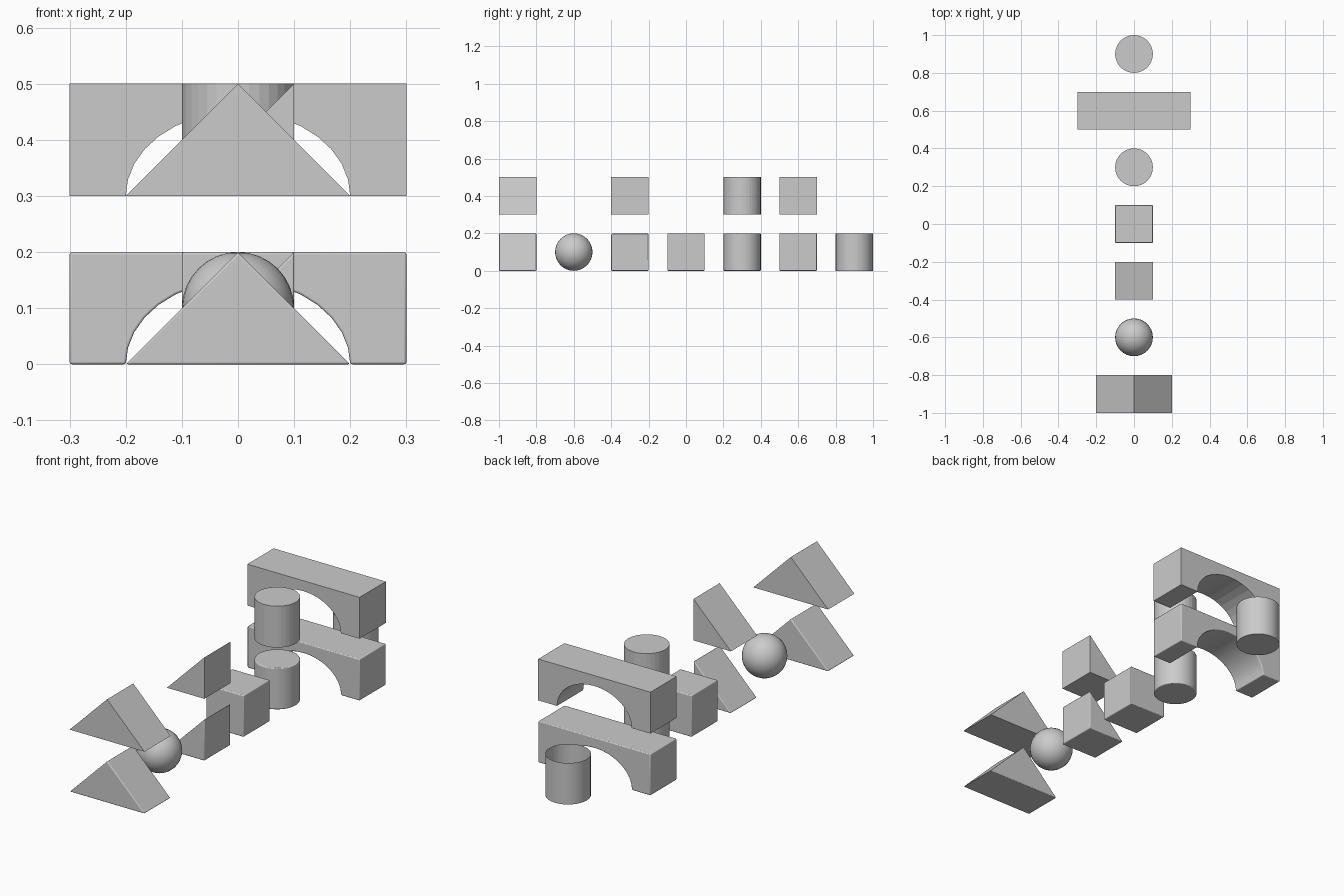
import bpy, bmesh
from math import cos, sin, pi, radians

if "Cube" in bpy.data.objects:
    bpy.data.objects.remove(bpy.data.objects["Cube"])

W = 0.2      # block width along y and height
LIFT = 0.3   # height of the sharp-edged upper copies


def finish(obj, soft):
    """Soft blocks get a tiny rounded edge and smooth shading."""
    if not soft:
        return
    bev = obj.modifiers.new("bevel", 'BEVEL')
    bev.width, bev.segments = 0.004, 3
    bev.limit_method, bev.angle_limit = 'ANGLE', radians(35)
    smooth(obj)


def smooth(obj):
    bpy.ops.object.select_all(action='DESELECT')
    obj.select_set(True)
    bpy.context.view_layer.objects.active = obj
    bpy.ops.object.shade_smooth_by_angle(angle=radians(30))


def from_bmesh(name, bm, loc):
    bmesh.ops.recalc_face_normals(bm, faces=bm.faces)
    mesh = bpy.data.meshes.new(name)
    bm.to_mesh(mesh)
    bm.free()
    obj = bpy.data.objects.new(name, mesh)
    obj.location = loc
    bpy.context.collection.objects.link(obj)
    return obj


def prism(name, profile, y, z=0.0, soft=True):
    """Extrude an x-z profile along y."""
    bm = bmesh.new()
    face = bm.faces.new([bm.verts.new((px, -W / 2, pz)) for px, pz in profile])
    ext = bmesh.ops.extrude_face_region(bm, geom=[face])
    moved = [v for v in ext['geom'] if isinstance(v, bmesh.types.BMVert)]
    bmesh.ops.translate(bm, verts=moved, vec=(0, W, 0))
    finish(from_bmesh(name, bm, (0, y, z)), soft)


def cylinder(name, y, z=0.0, soft=True, open_top=False):
    bm = bmesh.new()
    bmesh.ops.create_cone(bm, cap_ends=True, segments=32,
                          radius1=0.1, radius2=0.1, depth=W)
    bmesh.ops.recalc_face_normals(bm, faces=bm.faces)
    if open_top:
        top = [f for f in bm.faces if f.normal.z > 0.9]
        bmesh.ops.delete(bm, geom=top, context='FACES_ONLY')
    obj = from_bmesh(name, bm, (0, y, z + W / 2))
    finish(obj, soft)
    if open_top:
        smooth(obj)


# profiles in x-z
roof = [(-0.2, 0), (0.2, 0), (0, W)]
ramp = [(-0.1, 0), (0.1, 0), (0.1, W)]
square = [(-0.1, 0), (0.1, 0), (0.1, W), (-0.1, W)]
opening = [(-0.2 * cos(pi * i / 16), 0.15 * sin(pi * i / 16)) for i in range(17)]
arch = [(-0.3, 0)] + opening + [(0.3, 0), (0.3, W), (-0.3, W)]

# paired blocks: soft-edged below, sharp-edged above
for label, z, soft in (("soft", 0.0, True), ("sharp", LIFT, False)):
    prism(label + "_roof_block", roof, -0.9, z, soft)
    prism(label + "_ramp_block", ramp, -0.3, z, soft)
    prism(label + "_arch_block", arch, 0.6, z, soft)
    cylinder(label + "_cylinder_block", 0.3, z, soft)

# single blocks: cube, open cup, ball
prism("cube_block", square, 0.0)
cylinder("open_cup", 0.9, soft=False, open_top=True)

bpy.ops.mesh.primitive_uv_sphere_add(segments=32, ring_count=16, radius=0.1,
                                     location=(0, -0.6, 0.1))
ball = bpy.context.object
ball.name = "ball"
smooth(ball)
